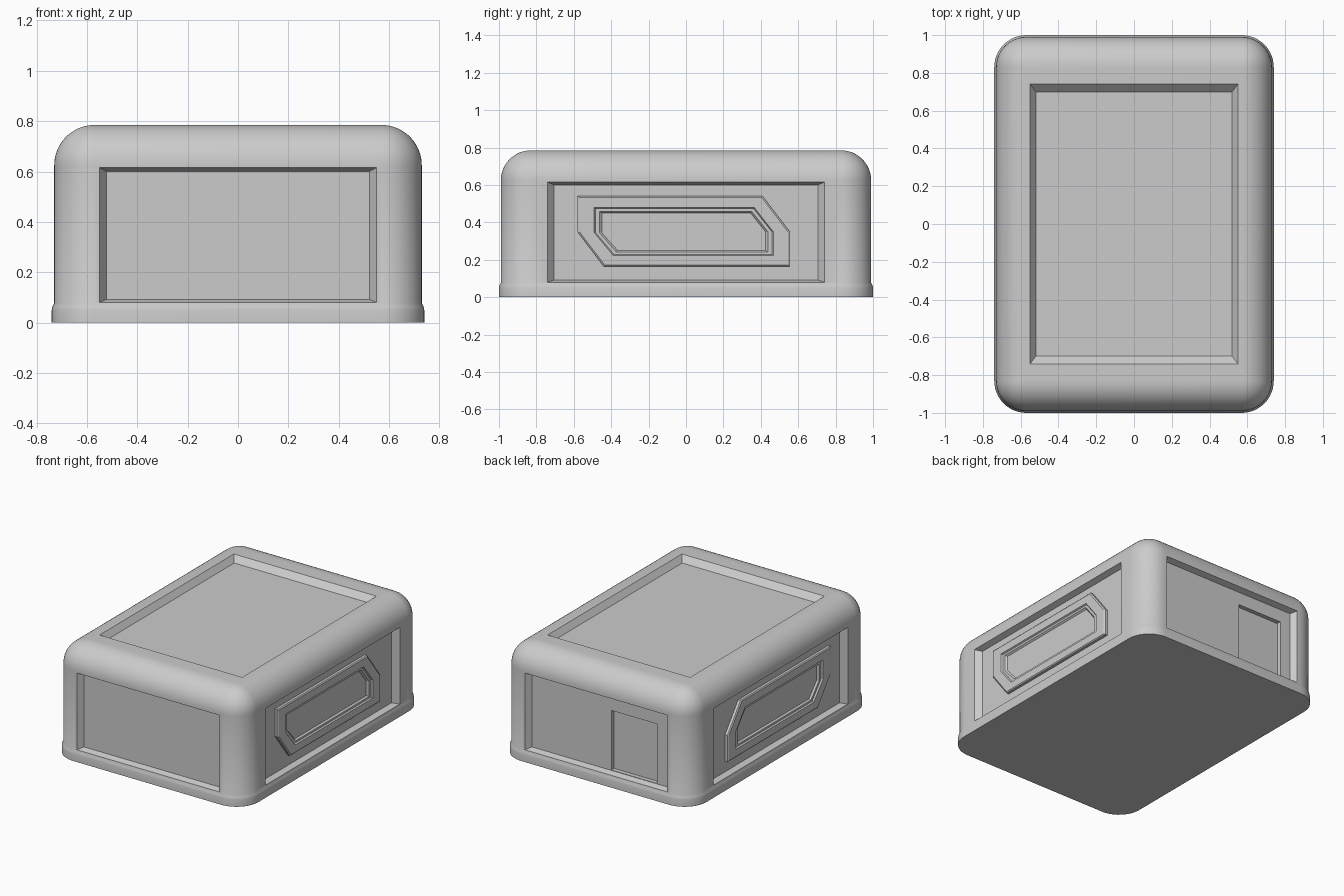
import bpy, bmesh, math

if "Cube" in bpy.data.objects:
    bpy.data.objects.remove(bpy.data.objects["Cube"])

HX, HY, H = 0.74, 1.0, 0.785   # half width, half length, height
R, LIP = 0.16, 0.01            # rounding radius, base lip


def loft(name, rings):
    bm = bmesh.new()
    vs = [[bm.verts.new(p) for p in ring] for ring in rings]
    n = len(rings[0])
    for a, b in zip(vs, vs[1:]):
        for i in range(n):
            j = (i + 1) % n
            bm.faces.new((a[i], a[j], b[j], b[i]))
    bm.faces.new(vs[0])
    bm.faces.new(vs[-1])
    bmesh.ops.recalc_face_normals(bm, faces=bm.faces)
    me = bpy.data.meshes.new(name)
    bm.to_mesh(me)
    bm.free()
    ob = bpy.data.objects.new(name, me)
    bpy.context.collection.objects.link(ob)
    return ob


def outline(inset, z, seg=12):
    r = max(R + LIP - inset, 0.006)
    cx, cy = HX - inset - r, HY - inset - r
    pts = []
    for k, (sx, sy) in enumerate(((1, 1), (-1, 1), (-1, -1), (1, -1))):
        for i in range(seg + 1):
            a = math.pi / 2 * (k + i / seg)
            pts.append((sx * cx + r * math.cos(a), sy * cy + r * math.sin(a), z))
    return pts


def rect(u0, u1, v0, v1):
    return [(u0, v0), (u1, v0), (u1, v1), (u0, v1)]


def cut(body, place, layers):
    """Subtract a solid lofted through (rectangle, outward offset) layers."""
    cutter = loft("cutter", [[place(u, v, d) for u, v in rect(*r)] for r, d in layers])
    cutter.hide_render = True
    mod = body.modifiers.new("recess", 'BOOLEAN')
    mod.operation, mod.solver, mod.object = 'DIFFERENCE', 'EXACT', cutter
    bpy.context.view_layer.objects.active = body
    bpy.ops.object.modifier_apply(modifier=mod.name)
    bpy.data.objects.remove(cutter)


def smooth(ob, angle):
    bpy.ops.object.select_all(action='DESELECT')
    ob.select_set(True)
    bpy.context.view_layer.objects.active = ob
    bpy.ops.object.shade_smooth_by_angle(angle=math.radians(angle))


# Rounded shell with a small flared lip at the base
rings = [outline(0, 0), outline(0, 0.05), outline(0.003, 0.063), outline(LIP, 0.078)]
for i in range(13):
    a = math.pi / 2 * i / 12
    rings.append(outline(LIP + R * (1 - math.cos(a)), H - R + R * math.sin(a)))
shell = loft("shell", rings)

# Bevelled recessed panels on four sides and the top
SX, SY, DEPTH = HX - LIP, HY - LIP, 0.04


def front(u, v, d): return (u, -SY - d, v)
def back(u, v, d): return (u, SY + d, v)
def right(u, v, d): return (SX + d, u, v)
def left(u, v, d): return (-SX - d, u, v)
def top(u, v, d): return (u, v, H + d)


end_open, end_floor = (-0.55, 0.55, 0.08, 0.615), (-0.523, 0.523, 0.092, 0.601)
side_open, side_floor = (-0.74, 0.74, 0.08, 0.615), (-0.705, 0.705, 0.092, 0.601)
top_open, top_floor = (-0.55, 0.55, -0.74, 0.74), (-0.52, 0.52, -0.70, 0.70)
for place, o, f in ((front, end_open, end_floor), (back, end_open, end_floor),
                    (right, side_open, side_floor), (left, side_open, side_floor),
                    (top, top_open, top_floor)):
    cut(shell, place, [(o, 0.1), (o, 0), (f, -DEPTH)])

# Doorway sunk into the back panel
door = (-0.44, -0.09, 0.095, 0.51)
cut(shell, back, [(door, -DEPTH + 0.02), (door, -DEPTH - 0.03)])
smooth(shell, 25)

# Stepped six-sided window frames on both long sides
outer = [(-0.58, 0.54), (0.41, 0.54), (0.555, 0.35),
         (0.555, 0.165), (-0.44, 0.165), (-0.58, 0.35)]
inner = [(-0.45, 0.45), (0.345, 0.45), (0.425, 0.35),
         (0.425, 0.25), (-0.365, 0.25), (-0.45, 0.345)]
profile = [(0, -0.005), (0, 0.018), (0.08, 0.024), (0.68, 0.024),
           (0.74, 0.014), (0.9, 0.014), (1, 0.002)]
for name, place in (("right_window", right), ("left_window", left)):
    loft(name, [[place(a[0] + (b[0] - a[0]) * t, a[1] + (b[1] - a[1]) * t, h - DEPTH)
                 for a, b in zip(outer, inner)] for t, h in profile])
